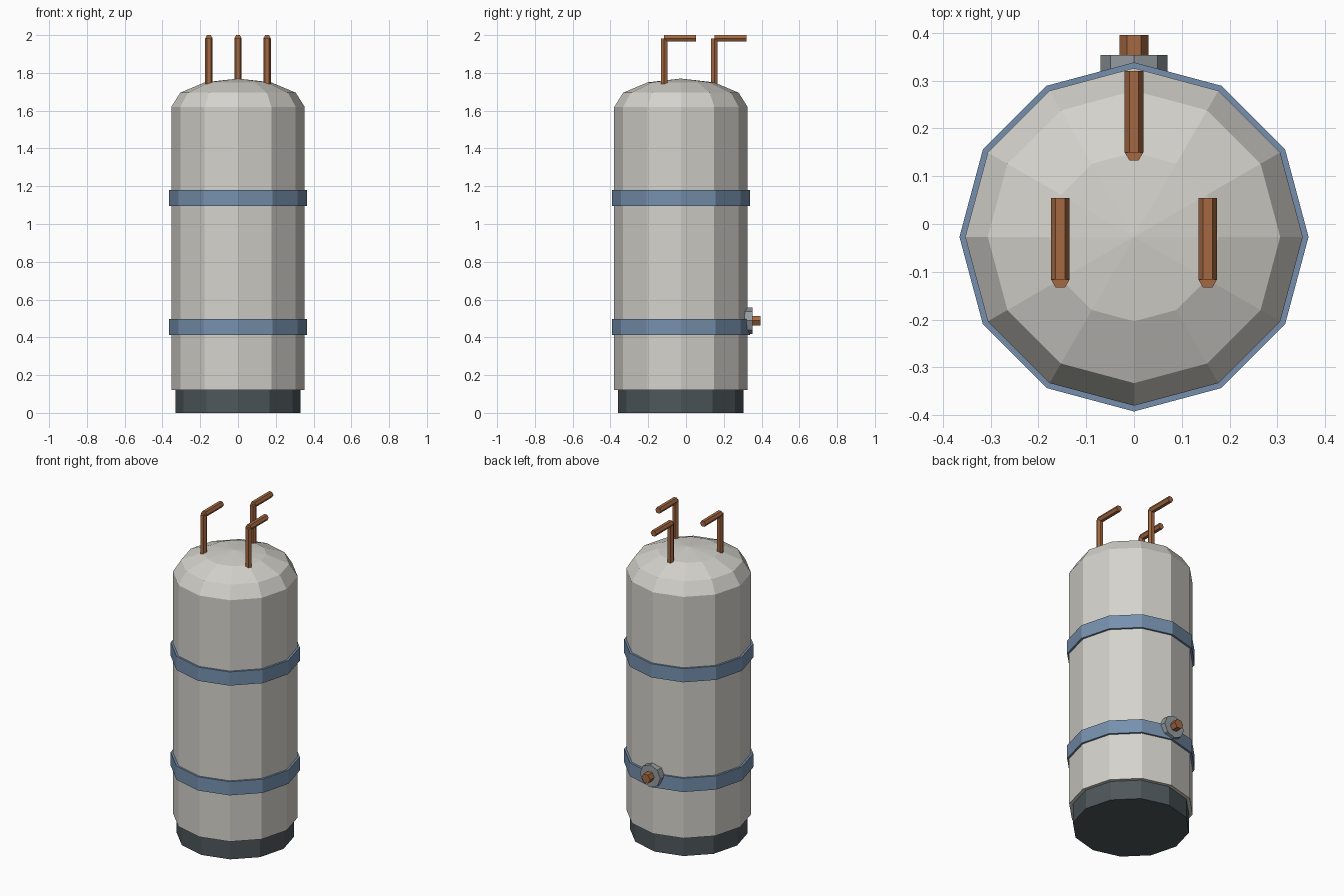
import bpy, bmesh, math
from mathutils import Matrix, Vector

if "Cube" in bpy.data.objects:
    bpy.data.objects.remove(bpy.data.objects["Cube"])

CY = -0.027  # tank axis in y


def material(name, rgb):
    m = bpy.data.materials.new(name)
    m.diffuse_color = (*rgb, 1)
    m.use_nodes = True
    m.node_tree.nodes["Principled BSDF"].inputs["Base Color"].default_value = m.diffuse_color
    return m


ENAMEL = material("pale_enamel", (0.66, 0.645, 0.60))
STRAP = material("blue_strap", (0.18, 0.28, 0.42))
PLINTH = material("dark_slate", (0.075, 0.095, 0.105))
COPPER = material("copper", (0.37, 0.14, 0.055))
STEEL = material("grey_steel", (0.30, 0.33, 0.35))


def lathe(name, profile, sides, mat, origin=(0, 0, 0), along_y=False):
    """Revolve (radius, height) points round z, or lay the axis along +y."""
    bm = bmesh.new()
    rings = []
    for r, h in profile:
        n = 1 if r == 0 else sides
        ring = []
        for i in range(n):
            a = 2 * math.pi * i / sides
            ring.append(bm.verts.new((r * math.cos(a), r * math.sin(a), h)))
        rings.append(ring)
    for lo, hi in zip(rings, rings[1:]):
        for i in range(sides):
            j = (i + 1) % sides
            if len(hi) == 1:
                bm.faces.new((lo[i], lo[j], hi[0]))
            else:
                bm.faces.new((lo[i], lo[j], hi[j], hi[i]))
    bm.faces.new(rings[0][::-1])
    if len(rings[-1]) > 1:
        bm.faces.new(rings[-1])
    if along_y:
        bm.transform(Matrix.Rotation(-math.pi / 2, 4, 'X'))
    bm.transform(Matrix.Translation(Vector(origin)))
    bmesh.ops.recalc_face_normals(bm, faces=bm.faces)
    me = bpy.data.meshes.new(name)
    bm.to_mesh(me)
    bm.free()
    me.materials.append(mat)
    ob = bpy.data.objects.new(name, me)
    bpy.context.collection.objects.link(ob)
    return ob


# Plinth
lathe("plinth", [(0.332, 0), (0.332, 0.125)], 12, PLINTH, (0, CY, 0))

# Tank shell with a flattened dome
R, Z, H = 0.353, 1.62, 0.15
dome = [(R * math.cos(math.radians(a)), Z + H * math.sin(math.radians(a))) for a in (0, 30, 60)]
lathe("tank", [(R, 0.12)] + dome + [(0, Z + H)], 12, ENAMEL, (0, CY, 0))

# Two straps round the tank
for label, z in (("lower", 0.413), ("upper", 1.095)):
    lathe(label + "_strap", [(0.365, z), (0.365, z + 0.085)], 12, STRAP, (0, CY, 0))

# Elbow pipes: a riser and a backward arm each
PR = 0.0195
ARM_Z = 2.0 - PR * math.cos(math.pi / 6)
for label, x, y in (("left", -0.154, -0.116), ("right", 0.154, -0.116), ("back", 0, 0.15)):
    lathe(label + "_pipe_riser", [(PR, 1.72), (PR, ARM_Z)], 6, COPPER, (x, y, 0))
    lathe(label + "_pipe_arm", [(PR, 0), (PR, 0.17)], 6, COPPER, (x, y, ARM_Z), True)

# Drain fitting low on the back
lathe("drain_flange", [(0.07, 0.30), (0.07, 0.353)], 8, STEEL, (0, 0, 0.488), True)
lathe("drain_stub", [(0.03, 0.31), (0.03, 0.395)], 6, COPPER, (0, 0, 0.488), True)
